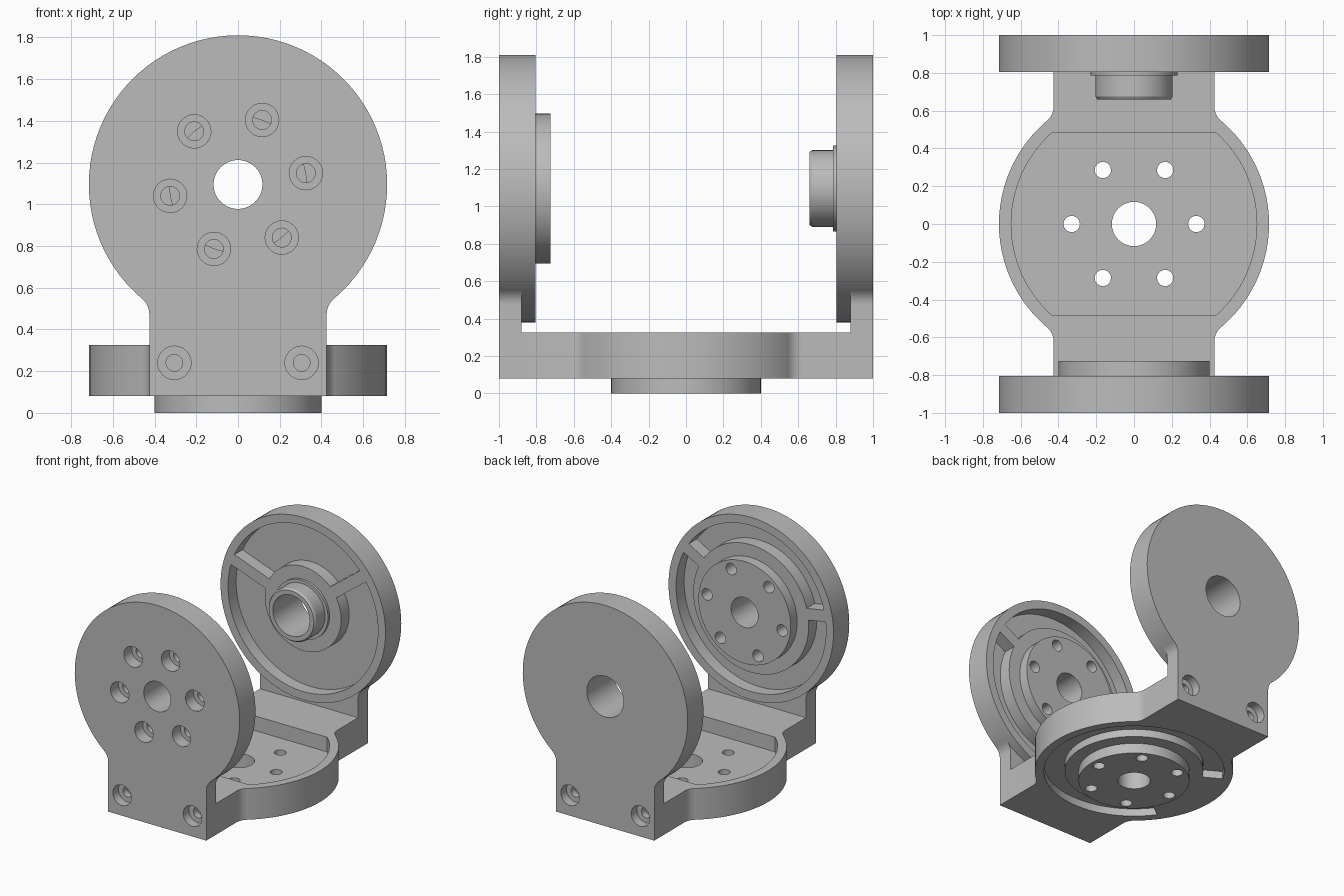
import bpy, bmesh
from math import sin, cos, pi, radians, degrees, asin, atan2, sqrt
from mathutils import Matrix

cube = bpy.data.objects.get("Cube")
if cube:
    bpy.data.objects.remove(cube, do_unlink=True)

grey = bpy.data.materials.new("machined_grey")
grey.use_nodes = True
grey.diffuse_color = (0.5, 0.5, 0.5, 1)
grey.node_tree.nodes["Principled BSDF"].inputs["Base Color"].default_value = (0.5, 0.5, 0.5, 1)

DISC, RIM, NECK, FILLET = 0.715, 0.65, 0.425, 0.1
SEG = 96


def polar(r, deg):
    return (r * cos(radians(deg)), r * sin(radians(deg)))


def arc(r, a, b, n, cx=0, cy=0):
    pts = [polar(r, a + (b - a) * i / n) for i in range(n + 1)]
    return [(cx + x, cy + y) for x, y in pts]


def prism(name, pts, w0, w1, top_scale=1):
    """Extrude a 2D outline from w0 to w1 along local z."""
    bm = bmesh.new()
    low = [bm.verts.new((x, y, w0)) for x, y in pts]
    high = [bm.verts.new((x * top_scale, y * top_scale, w1)) for x, y in pts]
    bm.faces.new(low)
    bm.faces.new(high)
    for i in range(len(pts)):
        j = (i + 1) % len(pts)
        bm.faces.new((low[i], low[j], high[j], high[i]))
    bmesh.ops.recalc_face_normals(bm, faces=bm.faces)
    mesh = bpy.data.meshes.new(name)
    bm.to_mesh(mesh)
    bm.free()
    mesh.materials.append(grey)
    obj = bpy.data.objects.new(name, mesh)
    bpy.context.collection.objects.link(obj)
    return obj


def cyl(r, w0, w1, x=0, y=0, seg=SEG, top_scale=1, name="helper"):
    return prism(name, arc(r, 0, 360 * (seg - 1) / seg, seg - 1, x, y), w0, w1, top_scale)


def combine(body, helper, operation):
    mod = body.modifiers.new("combine", "BOOLEAN")
    mod.operation, mod.solver, mod.object = operation, "EXACT", helper
    helper.hide_render = True
    bpy.context.view_layer.objects.active = body
    bpy.ops.object.modifier_apply(modifier=mod.name)
    bpy.data.objects.remove(helper, do_unlink=True)


def add(body, helper):
    combine(body, helper, "UNION")


def cut(body, helper):
    combine(body, helper, "DIFFERENCE")


def neck(length, thickness, flip=1):
    """Straight tab with filleted shoulders that runs into the disc."""
    cx = NECK + FILLET
    cy = -sqrt((DISC + FILLET) ** 2 - cx ** 2)
    end = degrees(atan2(-cy, -cx))
    side = [(NECK, -length)] + arc(FILLET, 180, end, 8, cx, cy)
    outline = side + [(-x, y) for x, y in reversed(side)]
    return prism("helper", [(x, y * flip) for x, y in outline], 0, thickness)


def pocket(r_in, a, b, w0, w1, half_rib=0.045):
    """Ring-shaped pocket between two ribs of constant width."""
    def ends(r):
        d = degrees(asin(half_rib / r))
        return a + d, b - d
    a_out, b_out = ends(RIM)
    a_in, b_in = ends(r_in)
    return prism("helper", arc(RIM, a_out, b_out, 60) + arc(r_in, b_in, a_in, 60), w0, w1)


def bolt_circle(body, start, w0, w1, r):
    for k in range(6):
        x, y = polar(0.33, start + 60 * k)
        cut(body, cyl(r, w0, w1, x, y, 32))


def finish(body, matrix):
    body.data.transform(matrix)
    bpy.ops.object.select_all(action="DESELECT")
    body.select_set(True)
    bpy.context.view_layer.objects.active = body
    bpy.ops.object.shade_smooth_by_angle(angle=radians(30))


def side_plate(name):
    """Upright disc with a thin neck and two corner screw holes."""
    body = cyl(DISC, 0, 0.195, name=name)
    add(body, neck(1.015, 0.12))
    for x in (-0.305, 0.305):
        cut(body, cyl(0.08, -0.05, 0.07, x, -0.855, 32))
        cut(body, cyl(0.04, 0.05, 0.2, x, -0.855, 24))
    return body


# Front plate: wide hub with six counterbored bolt holes
front = side_plate("front_plate")
for a, b in ((10, 150), (150, 370)):
    cut(front, pocket(0.5, a, b, 0.095, 0.3))
add(front, cyl(0.4, 0.1, 0.275))
cut(front, cyl(0.117, -0.1, 0.4))
bolt_circle(front, 50.5, -0.1, 0.1, 0.08)
bolt_circle(front, 50.5, 0.05, 0.4, 0.045)
finish(front, Matrix.Translation((0, -1, 1.095)) @ Matrix.Rotation(pi, 4, "Z") @ Matrix.Rotation(pi / 2, 4, "X"))

# Back plate: stepped hollow bearing boss
back = side_plate("back_plate")
for a, b in ((37, 160), (160, 397)):
    cut(back, pocket(0.33, a, b, 0.095, 0.3))
add(back, cyl(0.23, 0.1, 0.215))
add(back, cyl(0.205, 0.15, 0.325))
add(back, cyl(0.205, 0.325, 0.34, top_scale=0.95))
cut(back, cyl(0.16, -0.1, 0.5))
finish(back, Matrix.Translation((0, 1, 1.095)) @ Matrix.Rotation(pi / 2, 4, "X"))

# Base: disc with two necks, recessed floor on top and hub underneath
base = cyl(DISC, 0, 0.245, name="base")
for flip in (1, -1):
    add(base, neck(0.88, 0.245, flip))
flat = degrees(asin(0.485 / RIM))
cut(base, prism("helper", arc(RIM, -flat, flat, 32) + arc(RIM, 180 - flat, 180 + flat, 32), -0.1, 0.115))
cut(base, pocket(0.5, 210, 505, 0.185, 0.4, 0.001))
add(base, cyl(0.4, 0.15, 0.325))
cut(base, cyl(0.117, -0.1, 0.5))
bolt_circle(base, 0, -0.1, 0.5, 0.043)
finish(base, Matrix.Translation((0, 0, 0.325)) @ Matrix.Rotation(pi, 4, "X"))
